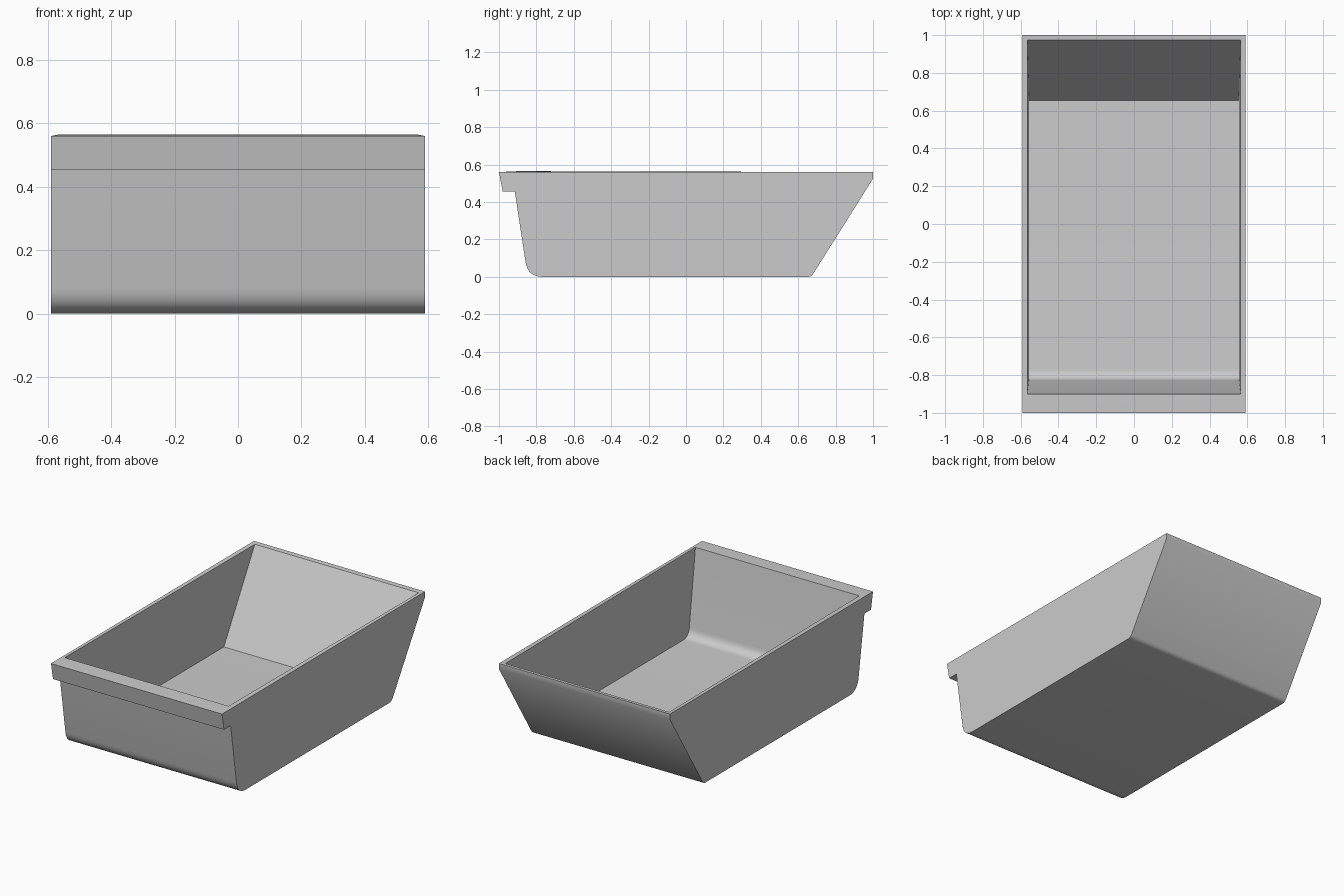
import bpy
import bmesh
from math import radians
from mathutils import Vector

cube = bpy.data.objects.get("Cube")
if cube:
    bpy.data.objects.remove(cube, do_unlink=True)

HALF_WIDTH = 0.59
RIM_X, FLOOR_X = 0.565, 0.556
TOP_Z, FLOOR_Z = 0.56, 0.04


def fillet(before, corner, after, length, steps=8):
    """Round a profile corner with a curve tangent to both edges."""
    before, corner, after = Vector(before), Vector(corner), Vector(after)
    start = corner + (before - corner).normalized() * length
    end = corner + (after - corner).normalized() * length
    points = []
    for i in range(steps + 1):
        t = i / steps
        points.append(start * (1 - t) ** 2 + corner * 2 * t * (1 - t) + end * t ** 2)
    return points


def rows(bm, profile, half_width):
    """Mirror a (y, z) profile into a right and a left row of vertices."""
    return [[bm.verts.new((side * half_width(z), y, z)) for y, z in profile]
            for side in (-1, 1)]


def strip(bm, right, left):
    for i in range(len(right) - 1):
        bm.faces.new((right[i], right[i + 1], left[i + 1], left[i]))


# Outer profile: front lip, rounded front foot, sloping back
lip = (-0.915, 0.455)
front_foot, back_foot = (-0.846, 0), (0.67, 0)
back_edge = (1, 0.525)
outer = [(-1, TOP_Z), (-0.98, 0.455), lip]
outer += fillet(lip, front_foot, back_foot, 0.08)
outer += fillet(front_foot, back_foot, back_edge, 0.02, 4)
outer += [back_edge, (1, TOP_Z)]

# Inner profile: the rim is slightly higher at the front
rim_front, rim_back = (-0.90, TOP_Z + 0.005), (0.973, TOP_Z - 0.004)
floor_front, floor_back = (-0.82, FLOOR_Z), (0.655, FLOOR_Z)
inner = [rim_front, *fillet(rim_front, floor_front, floor_back, 0.055),
         floor_back, rim_back]


def inner_width(z):
    t = min(1, (z - FLOOR_Z) / (TOP_Z - FLOOR_Z))
    return FLOOR_X + (RIM_X - FLOOR_X) * t


# Tub shell
bm = bmesh.new()
out_r, out_l = rows(bm, outer, lambda z: HALF_WIDTH)
in_r, in_l = rows(bm, inner, inner_width)
strip(bm, out_r, out_l)
strip(bm, in_r, in_l)
for row in (out_r, out_l, in_r, in_l):
    bm.faces.new(row)

# Flat rim joining the outside to the inside
outer_loop = [out_r[0], out_l[0], out_l[-1], out_r[-1]]
inner_loop = [in_r[0], in_l[0], in_l[-1], in_r[-1]]
for i in range(4):
    j = (i + 1) % 4
    bm.faces.new((outer_loop[i], outer_loop[j], inner_loop[j], inner_loop[i]))
bmesh.ops.recalc_face_normals(bm, faces=bm.faces)

mesh = bpy.data.meshes.new("tub")
bm.to_mesh(mesh)
bm.free()
tub = bpy.data.objects.new("tub", mesh)
bpy.context.collection.objects.link(tub)

# Plain grey material
grey = bpy.data.materials.new("light_grey")
grey.use_nodes = True
colour = (0.6, 0.6, 0.6, 1)
grey.diffuse_color = colour
grey.node_tree.nodes["Principled BSDF"].inputs["Base Color"].default_value = colour
mesh.materials.append(grey)

# Smooth the rounded corners, keep the edges sharp
bpy.ops.object.select_all(action="DESELECT")
tub.select_set(True)
bpy.context.view_layer.objects.active = tub
bpy.ops.object.shade_smooth_by_angle(angle=radians(35))
